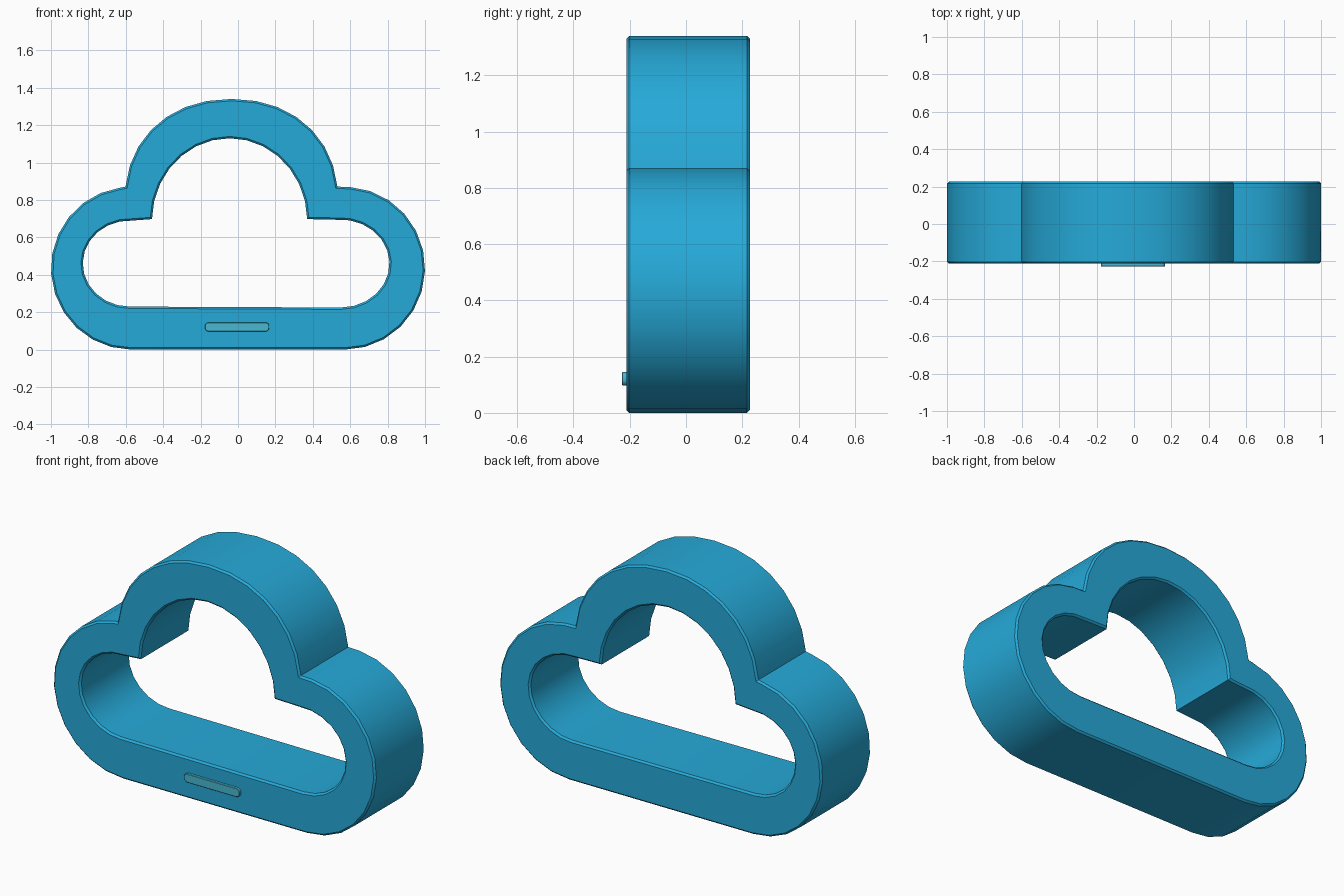
import bpy, bmesh, math
from mathutils import Vector

cube = bpy.data.objects.get("Cube")
if cube:
    bpy.data.objects.remove(cube)


def material(name, color):
    mat = bpy.data.materials.new(name)
    mat.use_nodes = True
    mat.diffuse_color = color
    bsdf = next(n for n in mat.node_tree.nodes if n.type == 'BSDF_PRINCIPLED')
    bsdf.inputs["Base Color"].default_value = color
    bsdf.inputs["Roughness"].default_value = 0.5
    return mat


def arc(cx, cz, rx, rz, start, end, steps, power=2):
    """Counter-clockwise elliptical arc; a power above 2 squares it slightly."""
    points = []
    for i in range(steps + 1):
        t = math.radians(start + (end - start) * i / steps)
        c, s = math.cos(t), math.sin(t)
        x = math.copysign(abs(c) ** (2 / power), c)
        z = math.copysign(abs(s) ** (2 / power), s)
        points.append(Vector((cx + rx * x, cz + rz * z)))
    return points


def inset(points, amount):
    """Move a counter-clockwise loop towards its inside by a mitred amount."""
    result = []
    for i, p in enumerate(points):
        a = (p - points[i - 1]).normalized()
        b = (points[(i + 1) % len(points)] - p).normalized()
        na, nb = Vector((-a.y, a.x)), Vector((-b.y, b.x))
        result.append(p + (na + nb) * amount / (1 + na.dot(nb)))
    return result


def extrude_outline(name, loops, front, back, chamfer, mat):
    """Solid between front and back; loops after the first are holes."""
    bm = bmesh.new()
    front_edges, back_edges = [], []
    for k, loop in enumerate(loops):
        rim = inset(loop, chamfer if k == 0 else -chamfer)
        rows = [(rim, front), (loop, front + chamfer),
                (loop, back - chamfer), (rim, back)]
        rings = [[bm.verts.new((p.x, y, p.y)) for p in pts] for pts, y in rows]
        n = len(loop)
        for r0, r1 in zip(rings, rings[1:]):
            for i in range(n):
                j = (i + 1) % n
                bm.faces.new((r0[i], r0[j], r1[j], r1[i]))
        for ring, edges in ((rings[0], front_edges), (rings[-1], back_edges)):
            edges += [bm.edges.get((ring[i - 1], ring[i])) for i in range(n)]
    for edges in (front_edges, back_edges):
        bmesh.ops.triangle_fill(bm, edges=edges, use_beauty=True)
    bmesh.ops.recalc_face_normals(bm, faces=bm.faces)
    mesh = bpy.data.meshes.new(name)
    bm.to_mesh(mesh)
    bm.free()
    mesh.materials.append(mat)
    obj = bpy.data.objects.new(name, mesh)
    bpy.context.collection.objects.link(obj)
    bpy.ops.object.select_all(action='DESELECT')
    obj.select_set(True)
    bpy.context.view_layer.objects.active = obj
    bpy.ops.object.shade_smooth_by_angle(angle=math.radians(30))
    return obj


blue = material("sky blue", (0.019, 0.40, 0.69, 1))
pale = material("pale blue", (0.065, 0.48, 0.64, 1))

# Cloud outline: right lobe, crown, left lobe
outer = (arc(0.57, 0.435, 0.43, 0.435, -90, 86, 12)
         + arc(-0.035, 0.80, 0.57, 0.54, 6.5, 173.5, 14, 2.15)
         + arc(-0.57, 0.435, 0.43, 0.435, 98, 270, 12))

# Opening through the cloud
inner = (arc(0.55, 0.46, 0.26, 0.235, -90, 95, 12)
         + arc(-0.045, 0.69, 0.415, 0.44, 1, 179, 14)
         + arc(-0.58, 0.46, 0.25, 0.23, 87, 270, 12))

extrude_outline("cloud_frame", [outer, inner], -0.212, 0.227, 0.01, blue)

# Small rounded bar on the front of the base
bar = []
for cx, cz, start in ((0.147, 0.117, -90), (0.147, 0.125, 0),
                      (-0.157, 0.125, 90), (-0.157, 0.117, 180)):
    bar += arc(cx, cz, 0.02, 0.02, start, start + 90, 4)
extrude_outline("front_bar", [bar], -0.227, -0.205, 0.002, pale)
